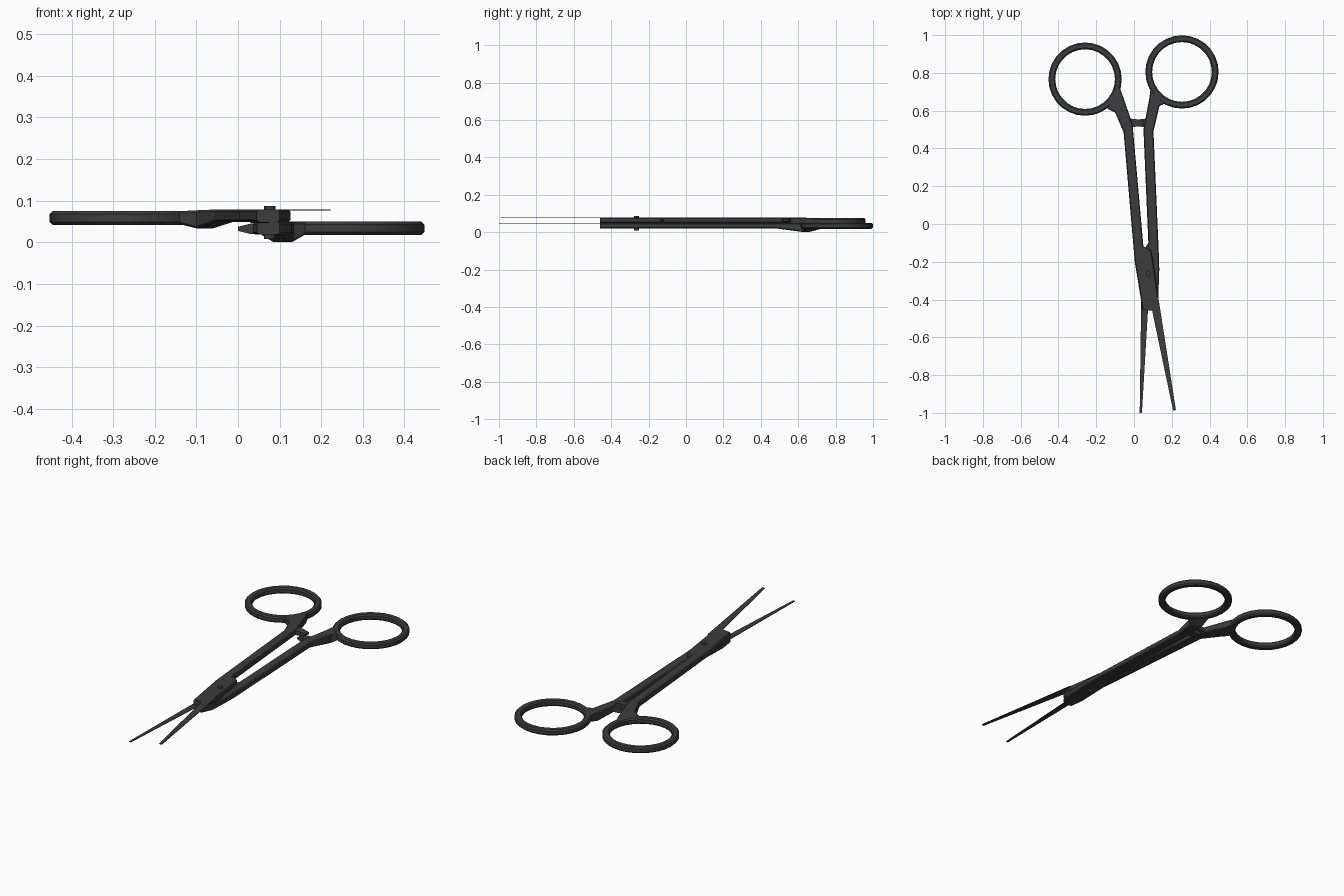
import bpy, bmesh, math
from mathutils import Vector

cube = bpy.data.objects.get("Cube")
if cube:
    bpy.data.objects.remove(cube)

steel = bpy.data.materials.new("dark_steel")
steel.use_nodes = True
steel.diffuse_color = (0.045, 0.045, 0.045, 1)
steel.node_tree.nodes["Principled BSDF"].inputs["Base Color"].default_value = steel.diffuse_color


def finish(name, bm, smooth=None):
    bmesh.ops.recalc_face_normals(bm, faces=bm.faces)
    mesh = bpy.data.meshes.new(name)
    bm.to_mesh(mesh)
    bm.free()
    mesh.materials.append(steel)
    obj = bpy.data.objects.new(name, mesh)
    bpy.context.collection.objects.link(obj)
    if smooth:
        bpy.ops.object.select_all(action='DESELECT')
        obj.select_set(True)
        bpy.context.view_layer.objects.active = obj
        bpy.ops.object.shade_smooth_by_angle(angle=math.radians(smooth))
    return obj


def loft(name, sections, smooth=None):
    """Skin a closed solid over equal-length loops of points."""
    bm = bmesh.new()
    loops = [[bm.verts.new(p) for p in s] for s in sections]
    n = len(loops[0])
    for a, b in zip(loops, loops[1:]):
        for i in range(n):
            j = (i + 1) % n
            bm.faces.new((a[i], a[j], b[j], b[i]))
    bm.faces.new(loops[0])
    bm.faces.new(loops[-1])
    return finish(name, bm, smooth)


def bar_section(xl, yl, xr, yr, zb, zt, cut=0.005):
    """Chamfered rectangle between a left and a right outline point."""
    a, b = Vector((xl, yl, 0)), Vector((xr, yr, 0))
    side = (b - a).normalized() * cut
    up = lambda p, z: (p.x, p.y, z)
    return [up(a + side, zb), up(b - side, zb), up(b, zb + cut), up(b, zt - cut),
            up(b - side, zt), up(a + side, zt), up(a, zt - cut), up(a, zb + cut)]


def finger_ring(name, cx, cy, zb, zt, inner=0.158, outer=0.194, segs=28):
    c = 0.007
    profile = [(inner, zb + c), (inner + c, zb), (outer - c, zb), (outer, zb + c),
               (outer, zt - c), (outer - c, zt), (inner + c, zt), (inner, zt - c)]
    bm = bmesh.new()
    loops = []
    for k in range(segs):
        t = 2 * math.pi * k / segs
        loops.append([bm.verts.new((cx + r * math.cos(t), cy + r * math.sin(t), z))
                      for r, z in profile])
    for k in range(segs):
        a, b = loops[k], loops[(k + 1) % segs]
        for i in range(8):
            j = (i + 1) % 8
            bm.faces.new((a[i], a[j], b[j], b[i]))
    finish(name, bm, 40)


def blade(name, root, tip, zt, thick=0.003):
    bm = bmesh.new()
    layers = [[bm.verts.new((x, y, z)) for x, y in root + tip] for z in (zt - thick, zt)]
    bm.faces.new(layers[0])
    bm.faces.new(layers[1])
    for i in range(4):
        j = (i + 1) % 4
        bm.faces.new((layers[0][i], layers[0][j], layers[1][j], layers[1][i]))
    finish(name, bm)


# Upper half: ring, shank with flared neck, joint block and blade
U0, U1 = 0.049, 0.079
finger_ring("upper_ring", -0.259, 0.767, 0.042, 0.075)
loft("upper_shank", [bar_section(*s) for s in (
    (-0.14, 0.61, -0.082, 0.74, 0.043, 0.075),
    (-0.10, 0.59, -0.06, 0.68, 0.033, 0.077),
    (-0.055, 0.485, -0.008, 0.53, U0, U1),
    (-0.003, -0.12, 0.05, -0.12, U0, U1),
    (0.0, -0.15, 0.088, -0.135, U0, U1),
    (0.004, -0.20, 0.098, -0.175, U0, U1),
    (0.035, -0.39, 0.126, -0.37, U0, U1),
    (0.045, -0.455, 0.10, -0.46, U0, U1))])
blade("upper_blade", [(0.09, -0.43), (0.126, -0.37)], [(0.222, -0.985), (0.207, -0.988)], U1)

# Lower half
L0, L1 = 0.019, 0.049
finger_ring("lower_ring", 0.254, 0.805, 0.018, 0.05)
loft("lower_shank", [bar_section(*s) for s in (
    (0.09, 0.73, 0.165, 0.638, L0, L1),
    (0.08, 0.66, 0.135, 0.625, 0.001, L1),
    (0.05, 0.50, 0.103, 0.49, L0, L1),
    (0.076, -0.10, 0.129, -0.10, L0, L1),
    (0.05, -0.14, 0.131, -0.15, L0, L1),
    (0.042, -0.20, 0.134, -0.24, L0, L1),
    (0.036, -0.38, 0.128, -0.40, L0, L1),
    (0.046, -0.455, 0.10, -0.46, L0, L1))])
blade("lower_blade", [(0.038, -0.40), (0.075, -0.44)], [(0.042, -1.0), (0.03, -1.0)], L1)


# Ratchet catches: tapered tongues reaching across the gap
def catch(name, x_root, x_tip, y, zb, zt):
    def sec(x, half, lo, hi):
        return [(x, y - half, lo), (x, y + half, lo), (x, y + half, hi), (x, y - half, hi)]
    x_mid = x_root + (x_tip - x_root) * 0.6
    mid = (zb + zt) / 2
    loft(name, [sec(x_root, 0.024, zb, zt), sec(x_mid, 0.019, zb, zt),
                sec(x_tip, 0.015, mid - 0.005, mid + 0.005)])


catch("upper_catch", -0.03, 0.05, 0.535, 0.052, 0.075)
catch("lower_catch", 0.075, 0.0, 0.535, 0.02, 0.045)

# Pivot screw through both joint blocks
bm = bmesh.new()
bmesh.ops.create_cone(bm, cap_ends=True, segments=12, radius1=0.014, radius2=0.014, depth=0.079)
bmesh.ops.translate(bm, verts=bm.verts, vec=(0.076, -0.265, 0.0475))
finish("pivot_screw", bm, 35)
